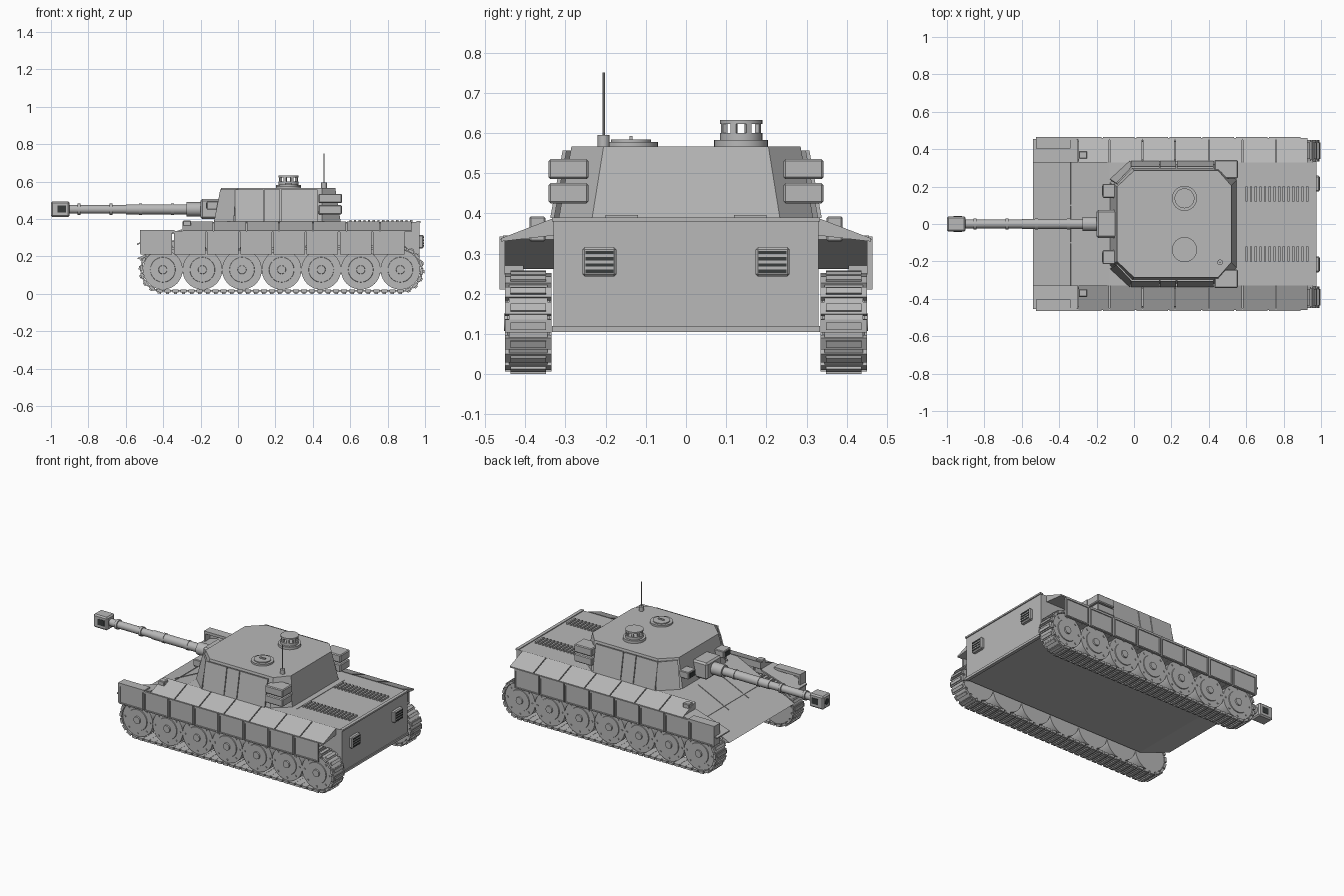
import bpy, bmesh, math
from mathutils import Matrix, Vector

cube = bpy.data.objects.get("Cube")
if cube:
    bpy.data.objects.remove(cube, do_unlink=True)


def material(name, rgb):
    m = bpy.data.materials.new(name)
    m.use_nodes = True
    m.diffuse_color = (*rgb, 1)
    m.node_tree.nodes["Principled BSDF"].inputs["Base Color"].default_value = (*rgb, 1)
    return m


GREY = material("armour grey", (0.48, 0.48, 0.48))
DARK = material("opening dark", (0.04, 0.045, 0.045))


class Part:
    """Collects simple solids into one named mesh object."""

    def __init__(self, name, mat=GREY, mirror=False, smooth=False, bevel=0):
        self.name, self.mat, self.mirror = name, mat, mirror
        self.smooth, self.bevel = smooth, bevel
        self.bm = bmesh.new()

    def box(self, x, y, z, matrix=Matrix()):
        lo, hi = Vector((x[0], y[0], z[0])), Vector((x[1], y[1], z[1]))
        m = matrix @ Matrix.Translation((lo + hi) / 2) @ Matrix.Diagonal((*(hi - lo), 1))
        bmesh.ops.create_cube(self.bm, size=1, matrix=m)
        return self

    def rod(self, a, b, r1, r2=None, sides=24):
        a, b = Vector(a), Vector(b)
        turn = (b - a).to_track_quat("Z", "Y").to_matrix().to_4x4()
        bmesh.ops.create_cone(self.bm, cap_ends=True, segments=sides, radius1=r1,
                              radius2=r1 if r2 is None else r2, depth=(b - a).length,
                              matrix=Matrix.Translation((a + b) / 2) @ turn)
        return self

    def loft(self, first, second):
        """Solid between two outlines with the same number of points."""
        a = [self.bm.verts.new(p) for p in first]
        b = [self.bm.verts.new(p) for p in second]
        self.bm.faces.new(a)
        self.bm.faces.new(b[::-1])
        for i in range(len(a)):
            j = (i + 1) % len(a)
            self.bm.faces.new((a[j], a[i], b[i], b[j]))
        return self

    def done(self):
        bmesh.ops.recalc_face_normals(self.bm, faces=self.bm.faces)
        me = bpy.data.meshes.new(self.name)
        self.bm.to_mesh(me)
        self.bm.free()
        me.materials.append(self.mat)
        ob = bpy.data.objects.new(self.name, me)
        bpy.context.collection.objects.link(ob)
        if self.bevel:
            mod = ob.modifiers.new("Bevel", "BEVEL")
            mod.width, mod.segments = self.bevel, 1
        if self.mirror:
            mod = ob.modifiers.new("Mirror", "MIRROR")
            mod.use_axis = (False, True, False)
        if self.smooth:
            bpy.ops.object.select_all(action="DESELECT")
            ob.select_set(True)
            bpy.context.view_layer.objects.active = ob
            bpy.ops.object.shade_smooth_by_angle(angle=math.radians(35))
        return ob


# Hull: one side profile carried across the width
side = [(-0.54, 0.19), (-0.13, 0.385), (0.97, 0.385), (0.97, 0.11), (-0.32, 0.11)]
Part("hull").loft([(x, -0.33, z) for x, z in side], [(x, 0.33, z) for x, z in side]).done()
Part("hull_rear_lip").box((0.955, 0.976), (-0.333, 0.333), (0.105, 0.12)).box(
    (0.955, 0.976), (-0.333, 0.333), (0.38, 0.39)).done()

# Glacis weld strips, laid in the slope
slope = Matrix.Translation((-0.13, 0, 0.385)) @ Matrix.Rotation(-math.atan2(0.195, 0.41), 4, "Y")
strips = Part("glacis_strips").box((-0.236, -0.23), (-0.33, 0.33), (0, 0.004), slope)
for y in (-0.1, 0.1):
    strips.box((-0.27, -0.03), (y - 0.003, y + 0.003), (0, 0.004), slope)
strips.done()

# Engine deck: seams and slatted grilles
seams = Part("deck_seams")
for x in (0.585, 0.96):
    seams.box((x - 0.003, x + 0.003), (-0.24, 0.24), (0.38, 0.388))
seams.done()
slats = Part("deck_grille_slats", mirror=True)
for i in range(14):
    x = 0.595 + i * 0.025
    slats.box((x, x + 0.012), (0.12, 0.2), (0.38, 0.396))
slats.done()

# Rear vents
Part("rear_vents", mirror=True, bevel=0.006).box((0.96, 0.992), (0.173, 0.258), (0.243, 0.316)).done()
slots = Part("rear_vent_slots", DARK, mirror=True)
for i in range(4):
    z = 0.252 + i * 0.0155
    slots.box((0.985, 0.994), (0.181, 0.25), (z, z + 0.008))
slots.done()

# Sloped fenders and skirt panels
fender = Part("sloped_fenders", mirror=True)
edges = [-0.3, -0.13, 0.045, 0.22, 0.4, 0.58, 0.76, 0.93]
for a, b in zip(edges, edges[1:]):
    tri = [(0.33, 0.388), (0.46, 0.338), (0.46, 0.33), (0.33, 0.345)]
    fender.loft([(a + 0.003, y, z) for y, z in tri], [(b - 0.003, y, z) for y, z in tri])
fender.done()
skirt = Part("skirt_panels", mirror=True)
for i in range(8):
    a = -0.52 + i * 0.1775
    b = a + 0.168
    skirt.box((a, b), (0.45, 0.458), (0.21, 0.335))
    skirt.box((a, b), (0.45, 0.464), (0.322, 0.335)).box((a, b), (0.45, 0.464), (0.21, 0.217))
    skirt.box((a, a + 0.007), (0.45, 0.464), (0.21, 0.335))
    skirt.box((b - 0.007, b), (0.45, 0.464), (0.21, 0.335))
skirt.done()

# Front mudguards with raised lids and lamps
guard = [(-0.3, 0.345), (-0.54, 0.27), (-0.54, 0.262), (-0.3, 0.335)]
Part("front_mudguards", mirror=True).loft(
    [(x, 0.33, z) for x, z in guard], [(x, 0.455, z) for x, z in guard]).done()
Part("mudguard_lids", mirror=True).box((-0.525, -0.34), (0.405, 0.464), (0.325, 0.342)).box(
    (-0.525, -0.515), (0.405, 0.464), (0.215, 0.33)).done()
Part("front_lamps", mirror=True, bevel=0.004).box((-0.295, -0.25), (0.35, 0.39), (0.33, 0.392)).done()

# Tracks: links spaced evenly along a stadium path
START, END, AXLE, RADIUS, LINKS = -0.402, 0.868, 0.129, 0.115, 76
run, arc = END - START, math.pi * RADIUS


def track_frame(s):
    """Matrix at distance s, with local z pointing outward."""
    if s < run:
        x, z, turn = START + s, AXLE + RADIUS, 0
    elif s < run + arc:
        turn = (s - run) / RADIUS
        x, z = END + RADIUS * math.sin(turn), AXLE + RADIUS * math.cos(turn)
    elif s < 2 * run + arc:
        x, z, turn = END - (s - run - arc), AXLE - RADIUS, math.pi
    else:
        turn = math.pi + (s - 2 * run - arc) / RADIUS
        x, z = START + RADIUS * math.sin(turn), AXLE + RADIUS * math.cos(turn)
    return Matrix.Translation((x, 0, z)) @ Matrix.Rotation(turn, 4, "Y")


track = Part("tracks", mirror=True)
for i in range(LINKS):
    m = track_frame(i * 2 * (run + arc) / LINKS)
    track.box((-0.016, 0.016), (0.335, 0.45), (-0.008, 0.007), m)
    track.box((-0.009, 0.009), (0.348, 0.437), (0.006, 0.014), m)
    track.box((0.012, 0.032), (0.345, 0.44), (-0.007, 0.002), m)
track.done()

# Road wheels with hubs and bolts
wheels = Part("road_wheels", mirror=True, smooth=True)
for i in range(7):
    x = START + run * i / 6
    wheels.rod((x, 0.34, AXLE), (x, 0.44, AXLE), 0.106, sides=40)
    wheels.rod((x, 0.43, AXLE), (x, 0.445, AXLE), 0.07, 0.066, 32)
    wheels.rod((x, 0.43, AXLE), (x, 0.453, AXLE), 0.026, 0.022, 20)
    for k in range(8):
        t = k * math.pi / 4
        bx, bz = x + 0.088 * math.cos(t), AXLE + 0.088 * math.sin(t)
        wheels.rod((bx, 0.435, bz), (bx, 0.445, bz), 0.006, sides=6)
wheels.done()


# Turret body: chamfered outline, narrower at the top
def outline(pts, z):
    return [(x, y, z) for x, y in pts] + [(x, -y, z) for x, y in reversed(pts)]


low = [(-0.13, 0.22), (-0.025, 0.318), (0.45, 0.318), (0.55, 0.235)]
high = [(-0.09, 0.2), (0.0, 0.285), (0.45, 0.285), (0.52, 0.205)]
Part("turret").loft(outline(low, 0.38), outline(high, 0.567)).done()

# Spaced side armour following the turret walls
armour = Part("turret_side_armour", mirror=True)
for a, b in ((-0.015, 0.135), (0.14, 0.225), (0.23, 0.425)):
    wall = [(0.328, 0.388), (0.338, 0.388), (0.307, 0.557), (0.297, 0.557)]
    armour.loft([(a, y, z) for y, z in wall], [(b, y, z) for y, z in wall])
armour.loft([(-0.128, 0.24, 0.388), (-0.022, 0.338, 0.388), (-0.022, 0.328, 0.388), (-0.122, 0.232, 0.388)],
            [(-0.095, 0.218, 0.557), (-0.012, 0.307, 0.557), (-0.01, 0.297, 0.557), (-0.09, 0.212, 0.557)])
armour.done()

# Stowage boxes and sights
Part("stowage_boxes", mirror=True, bevel=0.005).box((0.43, 0.555), (0.243, 0.342), (0.485, 0.535)).box(
    (0.43, 0.555), (0.243, 0.342), (0.425, 0.475)).done()
Part("sight_housings", mirror=True, bevel=0.004).box((-0.168, -0.1), (0.14, 0.215), (0.45, 0.495)).done()
Part("sight_glass", DARK, mirror=True).box((-0.171, -0.165), (0.153, 0.202), (0.459, 0.486)).done()

# Gun
GZ = 0.452
Part("mantlet", bevel=0.01).box((-0.2, -0.09), (-0.075, 0.075), (0.4, 0.507)).done()
gun = Part("gun_barrel", smooth=True)
gun.rod((-0.275, 0, GZ), (-0.19, 0, GZ), 0.038)
gun.rod((-0.6, 0, GZ), (-0.26, 0, GZ), 0.027).rod((-0.92, 0, GZ), (-0.6, 0, GZ), 0.023)
for x in (-0.85, -0.68, -0.52, -0.35):
    gun.rod((x - 0.008, 0, GZ), (x + 0.008, 0, GZ), 0.03)
gun.done()
Part("muzzle_brake", bevel=0.008).box((-1, -0.9), (-0.04, 0.04), (0.41, 0.494)).done()
Part("brake_ports", DARK, mirror=True).box((-0.965, -0.92), (0.035, 0.042), (0.434, 0.472)).done()
Part("bore", DARK).rod((-1.001, 0, GZ), (-0.99, 0, GZ), 0.02).done()

# Cupola with open window ring
CX, CY = 0.27, 0.137
cupola = Part("cupola", smooth=True)
for r, a, b in ((0.067, 0.56, 0.583), (0.053, 0.58, 0.6), (0.053, 0.622, 0.632)):
    cupola.rod((CX, CY, a), (CX, CY, b), r, sides=32)
for k in range(8):
    post = Matrix.Translation((CX, CY, 0)) @ Matrix.Rotation((k + 0.5) * math.pi / 4, 4, "Z")
    cupola.box((0.04, 0.051), (-0.007, 0.007), (0.598, 0.625), post)
cupola.done()

# Loader hatch and antenna
Part("hatch", smooth=True).rod((CX, -CY, 0.56), (CX, -CY, 0.578), 0.067, sides=32).rod(
    (CX, -CY, 0.575), (CX, -CY, 0.584), 0.05, sides=32).box(
    (CX - 0.02, CX + 0.02), (-CY - 0.004, -CY + 0.004), (0.58, 0.592)).done()
Part("antenna", smooth=True).rod((0.46, -0.205, 0.56), (0.46, -0.205, 0.595), 0.015, sides=16).rod(
    (0.46, -0.205, 0.59), (0.46, -0.205, 0.75), 0.003, sides=8).done()
